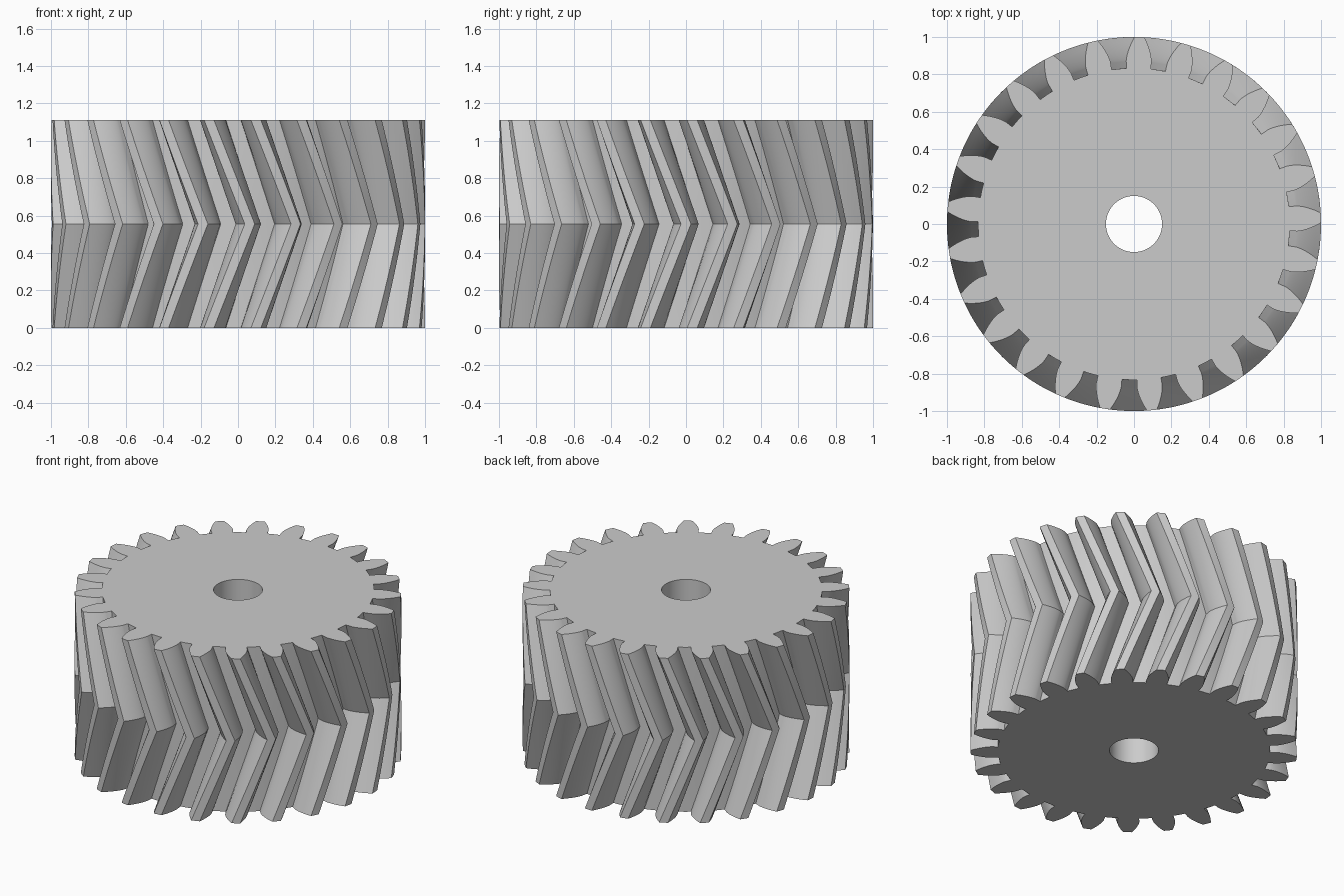
import bpy
import bmesh
from math import sin, cos, tan, pi, radians, sqrt, acos

cube = bpy.data.objects.get("Cube")
if cube:
    bpy.data.objects.remove(cube, do_unlink=True)

# Gear proportions, derived from the module
TEETH = 25
MODULE = 2 / (TEETH + 2)
PITCH_R = MODULE * TEETH / 2
TIP_R = PITCH_R + MODULE
ROOT_R = PITCH_R - 1.25 * MODULE
PRESSURE = radians(20)
BASE_R = PITCH_R * cos(PRESSURE)
HEIGHT = 15 * MODULE
HELIX = radians(20)
BORE_R = 0.15
FLANK_STEPS = 8
SLICES = 20      # even, so one ring lies on the middle plane
BORE_SIDES = 64


def flank():
    """Involute flank as (radius, half angle of the tooth), root to tip."""
    base_half = pi / (2 * TEETH) + tan(PRESSURE) - PRESSURE
    points = [(ROOT_R, base_half)]
    roll_max = sqrt((TIP_R / BASE_R) ** 2 - 1)
    for i in range(FLANK_STEPS + 1):
        roll = roll_max * i / FLANK_STEPS
        r = BASE_R * sqrt(1 + roll * roll)
        points.append((r, base_half - (roll - acos(BASE_R / r))))
    return points


def gear_outline():
    """Whole outline as (radius, angle), counter-clockwise."""
    side = flank()
    root_gap = pi / TEETH
    tooth = [(ROOT_R, -root_gap)]
    tooth += [(r, -a) for r, a in side]
    tooth += [(TIP_R, 0)]
    tooth += [(r, a) for r, a in reversed(side)]
    return [(r, a + 2 * pi * k / TEETH) for k in range(TEETH) for r, a in tooth]


def add_ring(bm, points, z, turn):
    return [bm.verts.new((r * cos(a + turn), r * sin(a + turn), z)) for r, a in points]


def join_rings(bm, low, high):
    for i in range(len(low)):
        j = (i + 1) % len(low)
        bm.faces.new((low[i], low[j], high[j], high[i]))


def loop_edges(bm, ring):
    return [bm.edges.get((ring[i - 1], ring[i])) for i in range(len(ring))]


bm = bmesh.new()

# Herringbone teeth: twist forward to the middle plane, then back
outline = gear_outline()
rings = []
for s in range(SLICES + 1):
    z = HEIGHT * s / SLICES
    turn = -abs(z - HEIGHT / 2) * tan(HELIX) / PITCH_R
    rings.append(add_ring(bm, outline, z, turn))
for low, high in zip(rings, rings[1:]):
    join_rings(bm, low, high)

# Shaft bore
circle = [(BORE_R, 2 * pi * i / BORE_SIDES) for i in range(BORE_SIDES)]
bore_low = add_ring(bm, circle, 0, 0)
bore_high = add_ring(bm, circle, HEIGHT, 0)
join_rings(bm, bore_high, bore_low)

# Flat end faces with the bore left open
for outer, inner in ((rings[0], bore_low), (rings[-1], bore_high)):
    bmesh.ops.triangle_fill(bm, use_beauty=True, use_dissolve=False,
                            edges=loop_edges(bm, outer) + loop_edges(bm, inner))
bmesh.ops.recalc_face_normals(bm, faces=bm.faces[:])

mesh = bpy.data.meshes.new("herringbone_gear")
bm.to_mesh(mesh)
bm.free()
gear = bpy.data.objects.new("herringbone_gear", mesh)
bpy.context.collection.objects.link(gear)

# Plain grey metal
grey = bpy.data.materials.new("light_grey")
grey.use_nodes = True
colour = (0.6, 0.6, 0.6, 1)
grey.diffuse_color = colour
grey.node_tree.nodes["Principled BSDF"].inputs["Base Color"].default_value = colour
mesh.materials.append(grey)

# Smooth flanks, sharp tooth edges and centre crease
bpy.ops.object.select_all(action='DESELECT')
gear.select_set(True)
bpy.context.view_layer.objects.active = gear
bpy.ops.object.shade_smooth_by_angle(angle=radians(25))
